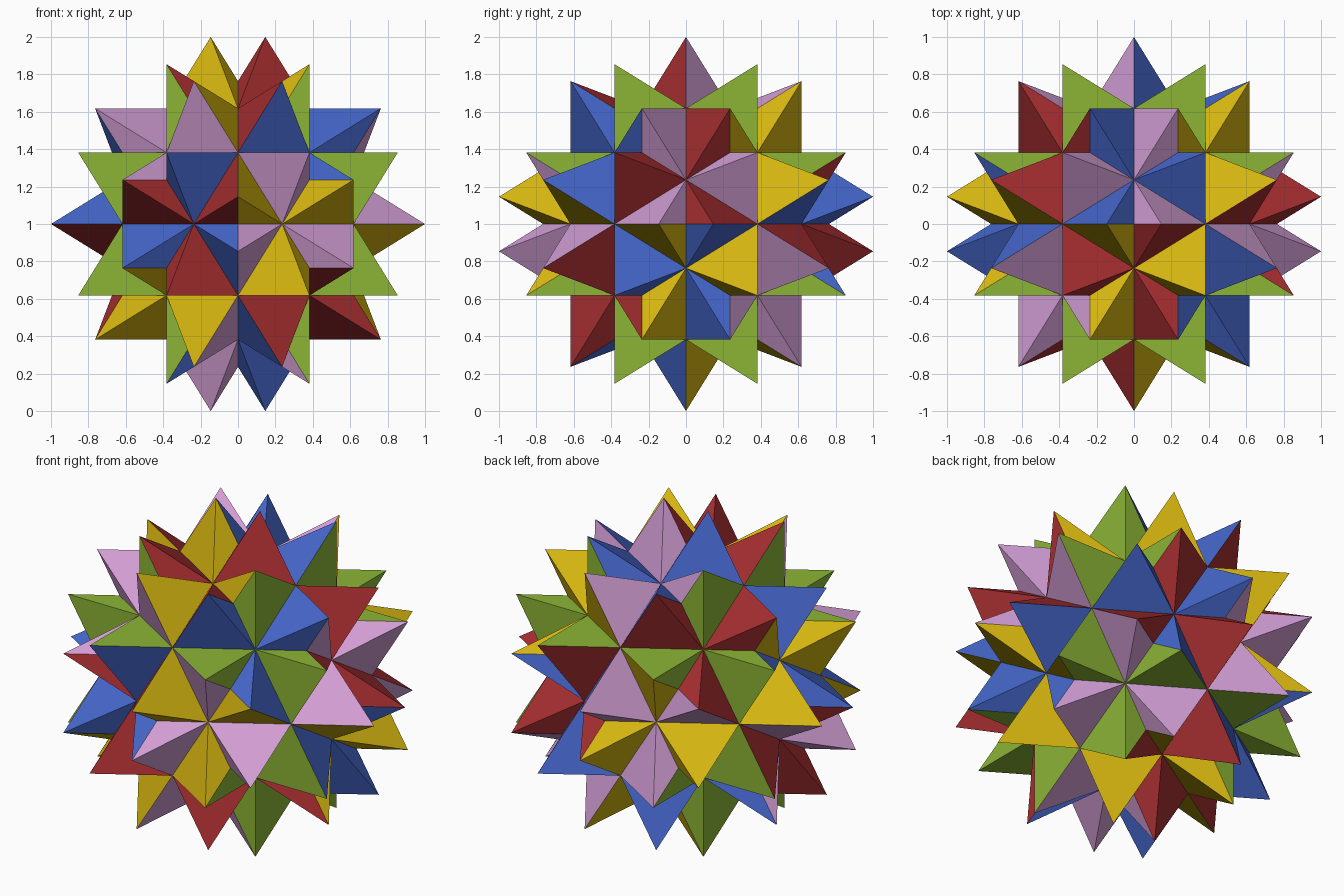
import bpy, bmesh, math
from mathutils import Matrix, Vector

if "Cube" in bpy.data.objects:
    bpy.data.objects.remove(bpy.data.objects["Cube"], do_unlink=True)

PHI = (1 + math.sqrt(5)) / 2
A = PHI ** -2            # distance of every face plane from the centre
TIP = A * math.sqrt(5)   # reach of the spike tips within a face
CENTRE = Vector((0, 0, 1))

# One quarter of the sixteen-sided star face: tips, corners and two notch depths
quarter = [(1 / PHI, 0), (TIP, A), (A, A), (A, TIP), (0, PHI ** -3)]


def star_outline():
    """Mirror the quarter into the full outline, counter-clockwise."""
    half = quarter + [(-u, v) for u, v in reversed(quarter[:-1])]
    return half + [(u, -v) for u, v in reversed(half[1:-1])]


def linear(rgb):
    return [((c / 255 + 0.055) / 1.055) ** 2.4 if c > 10 else c / 255 / 12.92
            for c in rgb]


def make_material(name, rgb):
    mat = bpy.data.materials.new(name)
    mat.use_nodes = True
    colour = (*linear(rgb), 1)
    mat.diffuse_color = colour
    bsdf = mat.node_tree.nodes["Principled BSDF"]
    bsdf.inputs["Base Color"].default_value = colour
    bsdf.inputs["Roughness"].default_value = 0.8
    return mat


def make_star_cube(name, rotation, mat):
    """Six star faces on the planes of a cube, turned about the centre."""
    bm = bmesh.new()
    axes = [Vector(row) for row in Matrix.Identity(3)]
    for i in range(3):
        normal, along, across = axes[i], axes[i - 1], axes[i - 2]
        for side in (1, -1):
            points = [normal * side * A + along * u + across * v
                      for u, v in star_outline()]
            face = bm.faces.new([bm.verts.new(rotation @ p + CENTRE) for p in points])
            face.normal_update()
            if face.normal.dot(rotation @ normal) * side < 0:
                face.normal_flip()
    bmesh.ops.remove_doubles(bm, verts=bm.verts, dist=1e-5)
    mesh = bpy.data.meshes.new(name)
    bm.to_mesh(mesh)
    bm.free()
    mesh.materials.append(mat)
    obj = bpy.data.objects.new(name, mesh)
    bpy.context.collection.objects.link(obj)


# Five interlocking star cubes, spaced evenly around a five-fold axis
colours = [("green", (140, 180, 54)), ("red", (166, 46, 48)),
           ("yellow", (212, 180, 16)), ("mauve", (210, 157, 212)),
           ("blue", (70, 104, 205))]
five_fold_axis = Vector((PHI, 1, 0)).normalized()
for k, (colour_name, rgb) in enumerate(colours):
    turn = Matrix.Rotation(k * math.tau / 5, 3, five_fold_axis)
    make_star_cube(colour_name + "_star_faces", turn, make_material(colour_name, rgb))
